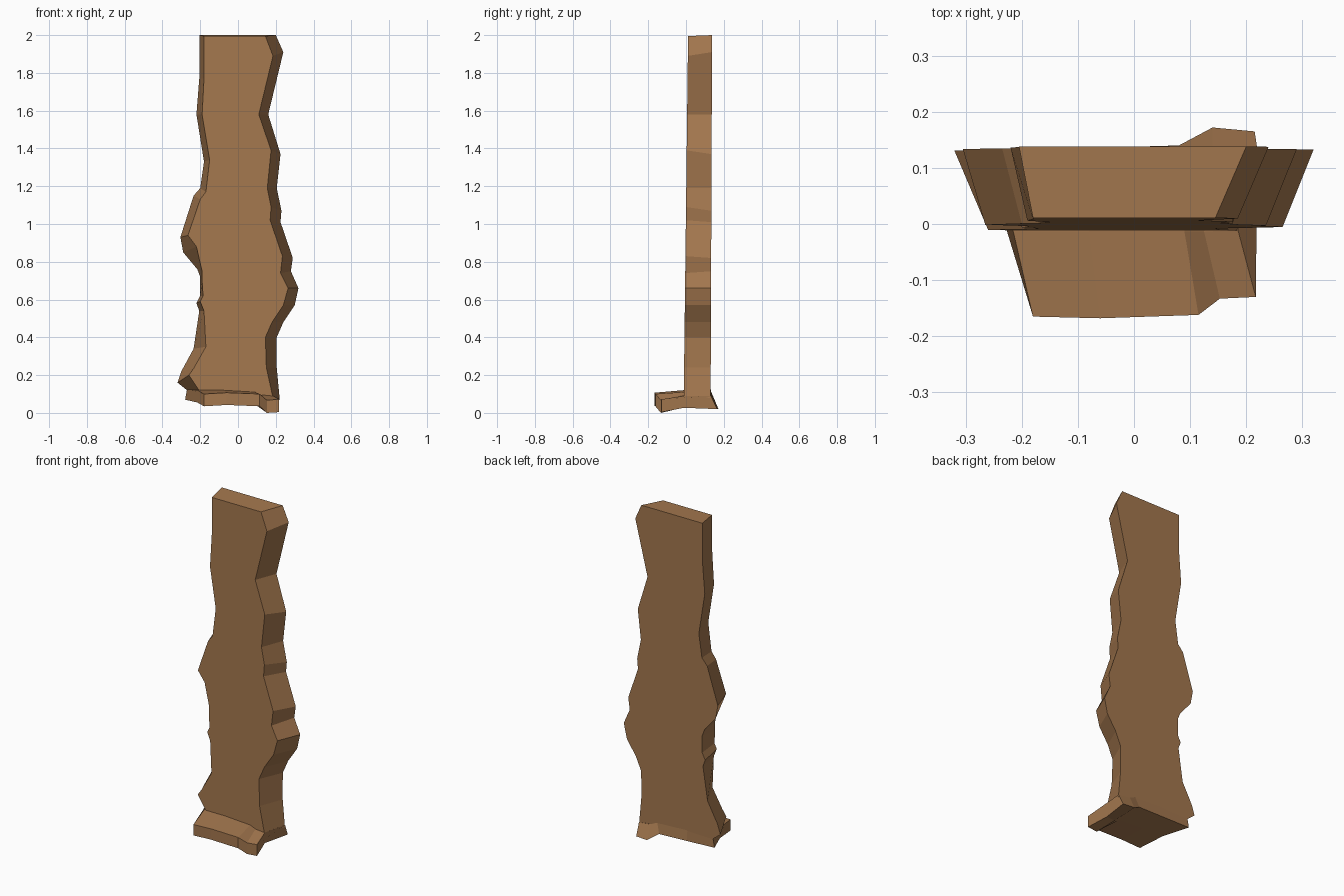
import bpy, bmesh

wood = bpy.data.materials.new("warm_brown_wood")
wood.diffuse_color = (0.37, 0.186, 0.077, 1)


def loft(name, rings):
    """Bridge closed rings of equal size and cap both ends."""
    bm = bmesh.new()
    loops = [[bm.verts.new(p) for p in ring] for ring in rings]
    n = len(loops[0])
    for a, b in zip(loops, loops[1:]):
        for i in range(n):
            j = (i + 1) % n
            bm.faces.new((a[i], a[j], b[j], b[i]))
    bm.faces.new(loops[0])
    bm.faces.new(loops[-1][::-1])
    bmesh.ops.recalc_face_normals(bm, faces=bm.faces)
    me = bpy.data.meshes.new(name)
    bm.to_mesh(me)
    bm.free()
    me.materials.append(wood)
    ob = bpy.data.objects.new(name, me)
    bpy.context.collection.objects.link(ob)
    return ob


# Wavy plank edges, top to bottom: front x, front z, back x, back z
left = [
    (-.18, 1.995, -.205, 2.0), (-.18, 1.77, -.205, 1.77), (-.19, 1.58, -.22, 1.58),
    (-.15, 1.34, -.18, 1.33), (-.17, 1.17, -.20, 1.19), (-.20, 1.13, -.235, 1.15),
    (-.265, .94, -.305, .93), (-.22, .88, -.29, .85), (-.19, .75, -.215, .76),
    (-.19, .70, -.20, .72), (-.185, .62, -.20, .62), (-.20, .59, -.22, .58),
    (-.18, .54, -.205, .54), (-.17, .35, -.235, .34), (-.235, .235, -.30, .22),
    (-.26, .20, -.32, .16), (-.20, .11, -.27, .12)]
right = [
    (.145, 1.995, .20, 2.0), (.185, 1.89, .24, 1.91), (.11, 1.58, .16, 1.58),
    (.175, 1.39, .225, 1.37), (.155, 1.19, .205, 1.19), (.175, 1.09, .23, 1.07),
    (.17, 1.02, .225, 1.01), (.235, .83, .29, .82), (.225, .74, .28, .75),
    (.265, .66, .32, .66), (.24, .57, .30, .57), (.18, .48, .24, .48),
    (.145, .40, .205, .40), (.15, .24, .205, .24), (.185, .08, .22, .08)]
edge = left + right[::-1]
front = [(xf, -.013 + .012 * zf, zf) for xf, zf, xb, zb in edge]
back = [(xb, .13 + .004 * zb, zb) for xf, zf, xb, zb in edge]
loft("wavy_plank", [front, back])

# Stepped foot, left to right: bottom and top points of front, middle and back
foot = [
    [(-.18, -.165, .035), (-.18, -.165, .10), (-.215, -.014, .12),
     (-.27, .13, .125), (-.28, .13, .07), (-.215, -.014, .055)],
    [(-.06, -.168, .042), (-.06, -.168, .107), (-.08, -.014, .12),
     (-.10, .13, .13), (-.10, .135, .065), (-.08, -.014, .055)],
    [(.115, -.162, .035), (.115, -.162, .10), (.09, -.014, .11),
     (.10, .13, .12), (.08, .14, .06), (.09, -.014, .045)],
    [(.153, -.133, 0), (.153, -.133, .067), (.125, -.014, .095),
     (.14, .132, .10), (.14, .172, .02), (.125, -.014, .028)],
    [(.217, -.13, .004), (.217, -.13, .072), (.185, -.01, .09),
     (.22, .132, .09), (.215, .165, .02), (.185, -.01, .027)]]
loft("stepped_foot", foot)
